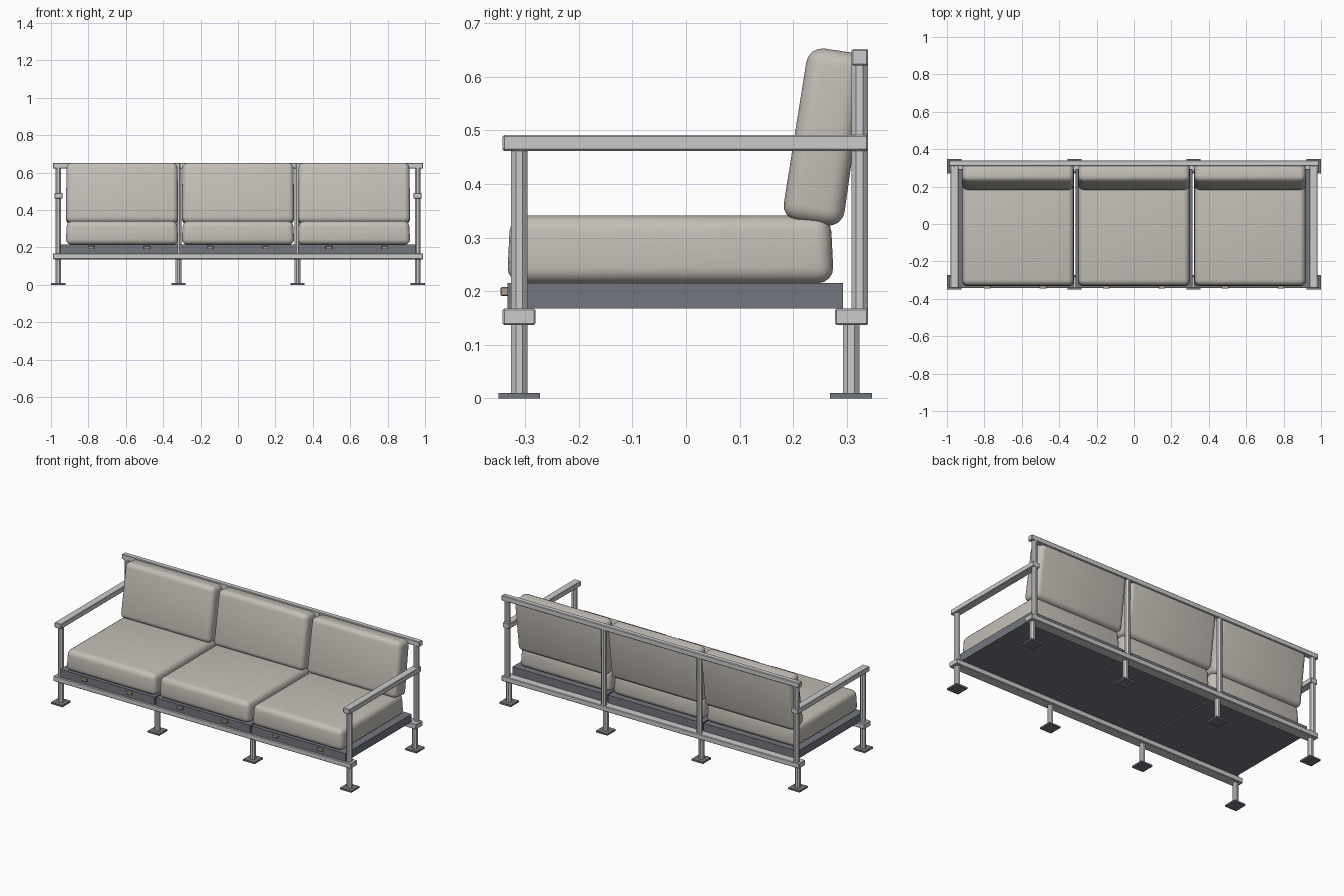
import bpy, bmesh, math
from mathutils import Matrix

if "Cube" in bpy.data.objects:
    bpy.data.objects.remove(bpy.data.objects["Cube"])


def material(name, rgb):
    m = bpy.data.materials.new(name)
    m.diffuse_color = (*rgb, 1)
    m.use_nodes = True
    m.node_tree.nodes["Principled BSDF"].inputs["Base Color"].default_value = m.diffuse_color
    return m


fabric = material("fabric", (0.55, 0.52, 0.47))
dark = material("dark_metal", (0.17, 0.18, 0.21))
brass = material("brass", (0.42, 0.38, 0.28))


def finish(name, bm, mat=None, smooth=False):
    bmesh.ops.recalc_face_normals(bm, faces=bm.faces)
    me = bpy.data.meshes.new(name)
    bm.to_mesh(me)
    bm.free()
    ob = bpy.data.objects.new(name, me)
    bpy.context.collection.objects.link(ob)
    if mat:
        me.materials.append(mat)
    if smooth:
        bpy.ops.object.select_all(action='DESELECT')
        ob.select_set(True)
        bpy.context.view_layer.objects.active = ob
        bpy.ops.object.shade_smooth_by_angle(angle=math.radians(35))
    return ob


def box(name, x, y, z, mat=None, bevel=0.0):
    """Box from (min, max) ranges with an optional small chamfer."""
    bm = bmesh.new()
    bmesh.ops.create_cube(bm, size=1)
    for v in bm.verts:
        v.co = [r[0] + (c + 0.5) * (r[1] - r[0]) for r, c in zip((x, y, z), v.co)]
    if bevel:
        bmesh.ops.bevel(bm, geom=bm.edges[:], offset=bevel, segments=1,
                        affect='EDGES', profile=0.5)
    return finish(name, bm, mat)


def pole(name, x, y, z0, z1):
    """Eight-sided tube standing between two heights."""
    bm = bmesh.new()
    r = 0.0153 / math.cos(math.pi / 8)
    bmesh.ops.create_cone(bm, cap_ends=True, segments=8, radius1=r, radius2=r,
                          depth=z1 - z0,
                          matrix=Matrix.Translation((x, y, (z0 + z1) / 2))
                          @ Matrix.Rotation(math.pi / 8, 4, 'Z'))
    return finish(name, bm)


def cushion(name, center, size, tilt=0.0, taper=0.0):
    """Soft rounded block, slightly narrower at the top."""
    bm = bmesh.new()
    bmesh.ops.create_cube(bm, size=1)
    bmesh.ops.scale(bm, vec=size, verts=bm.verts)
    bmesh.ops.bevel(bm, geom=bm.edges[:], offset=0.03, segments=4,
                    affect='EDGES', profile=0.5)
    for v in bm.verts:
        k = v.co.z / size[2] + 0.5
        v.co.x -= math.copysign(taper * k, v.co.x)
        v.co.y -= math.copysign(taper * k, v.co.y)
    bm.transform(Matrix.Translation(center) @ Matrix.Rotation(tilt, 4, 'X'))
    return finish(name, bm, fabric, True)


# Legs with foot plates, and back posts
for x in (-0.961, -0.318, 0.318, 0.961):
    outer = abs(x) > 0.5
    for side, y in (("front", -0.311), ("back", 0.308)):
        box(side + "_foot_plate", (x - 0.038, x + 0.038), (y - 0.039, y + 0.039),
            (0, 0.01), dark)
        top = 0.465 if side == "front" and outer else 0.14
        pole(side + "_leg", x, y, 0.008, top)
    pole("back_post", x, 0.324, 0.14, 0.648)

# Long rails
box("front_lower_rail", (-0.99, 0.99), (-0.342, -0.281), (0.137, 0.168), bevel=0.003)
box("back_lower_rail", (-0.99, 0.99), (0.278, 0.34), (0.137, 0.168), bevel=0.003)
box("back_top_rail", (-0.99, 0.99), (0.309, 0.34), (0.621, 0.652), bevel=0.003)

# Armrests
for s in (-1, 1):
    box("armrest", sorted((s * 0.937, s * 0.982)), (-0.342, 0.34), (0.462, 0.492),
        bevel=0.003)

# Seat trays with front latches, seat cushions and back cushions
for i in (-1, 0, 1):
    t = i * 0.636
    box("seat_tray", (t - 0.314, t + 0.314), (-0.333, 0.293), (0.168, 0.215), dark)
    for d in (-0.149, 0.149):
        box("tray_latch", (t + d - 0.018, t + d + 0.018), (-0.346, -0.33),
            (0.191, 0.208), brass, 0.002)
    cx = i * 0.62
    cushion("seat_cushion", (cx, -0.029, 0.278), (0.602, 0.61, 0.126), taper=0.006)
    cushion("back_cushion", (cx, 0.259, 0.488), (0.6, 0.115, 0.326),
            tilt=math.radians(-8.5), taper=0.003)
